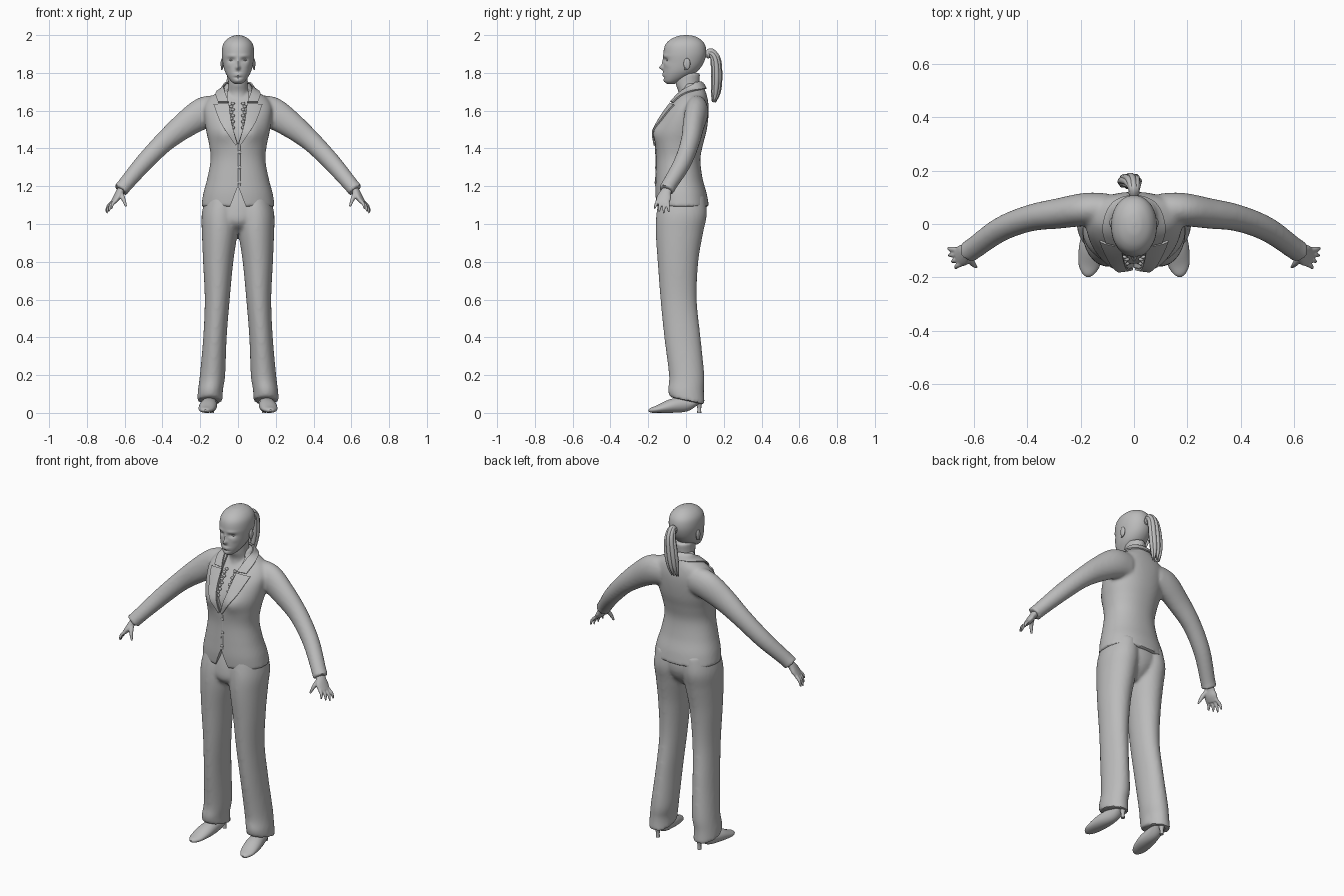
import bpy, bmesh, math
from mathutils import Vector
from mathutils.bvhtree import BVHTree

cube = bpy.data.objects.get("Cube")
if cube:
    bpy.data.objects.remove(cube)

grey = bpy.data.materials.new("plain grey")
grey.use_nodes = True
tone = (0.5, 0.5, 0.5, 1)
grey.diffuse_color = tone
grey.node_tree.nodes["Principled BSDF"].inputs["Base Color"].default_value = tone


def spline(keys, steps):
    """Smooth interpolation through tuples of equal length."""
    out = []
    for i in range(len(keys) - 1):
        a, b, c, d = (keys[max(0, min(len(keys) - 1, i + k))] for k in (-1, 0, 1, 2))
        for s in range(steps):
            t = s / steps
            out.append(tuple(q + t / 2 * (r - p + t * (2 * p - 5 * q + 4 * r - w + t * (3 * (q - r) + w - p)))
                             for p, q, r, w in zip(a, b, c, d)))
    return out + [tuple(keys[-1])]


def skin(bm, rings, caps=True):
    rows = [[bm.verts.new(p) for p in ring] for ring in rings]
    n = len(rows[0])
    for lo, hi in zip(rows, rows[1:]):
        for i in range(n):
            bm.faces.new((lo[i], lo[(i + 1) % n], hi[(i + 1) % n], hi[i]))
    if caps:
        bm.faces.new(rows[0][::-1])
        bm.faces.new(rows[-1])


def loft(bm, keys, n=48, steps=6, power=2.0, s=1):
    """Stack of level ovals, each key being centre x, z, half width, front y, back y."""
    rings = []
    for cx, z, rx, yf, yb in spline(keys, steps):
        ring = []
        for i in range(n):
            a = math.tau * i / n
            c, d = (math.copysign(abs(f) ** (2 / power), f) for f in (math.cos(a), math.sin(a)))
            ring.append((s * (cx + rx * c), (yf + yb) / 2 + (yb - yf) / 2 * d, z))
        rings.append(ring)
    skin(bm, rings)


def tube(bm, keys, n=16, steps=5, ref=(0, 0, 1), s=1):
    """Tube along a path, each key being x, y, z, radius along ref, radius across."""
    path = spline(keys, steps)
    rings = []
    for i, p in enumerate(path):
        t = Vector(path[min(i + 1, len(path) - 1)][:3]) - Vector(path[max(i - 1, 0)][:3])
        b = t.cross(Vector(ref)).normalized()
        u = b.cross(t).normalized()
        ring = []
        for k in range(n):
            a = math.tau * k / n
            v = Vector(p[:3]) + u * p[3] * math.cos(a) + b * p[4] * math.sin(a)
            ring.append((s * v.x, v.y, v.z))
        rings.append(ring)
    skin(bm, rings)


def ball(bm, centre, size):
    made = bmesh.ops.create_uvsphere(bm, u_segments=20, v_segments=12, radius=1)["verts"]
    for v in made:
        v.co = Vector(c + k * e for c, k, e in zip(centre, v.co, size))


def sculpt(bm, spots):
    """Push the front in or out around spots: x, z, x radius, z radius, y shift."""
    for v in bm.verts:
        if v.co.y < 0.02:
            v.co.y += sum(dy * math.exp(-((abs(v.co.x) - x) / rx) ** 2 - ((v.co.z - z) / rz) ** 2)
                          for x, z, rx, rz, dy in spots)


def bake(obj):
    graph = bpy.context.evaluated_depsgraph_get()
    graph.update()
    mesh = bpy.data.meshes.new_from_object(obj.evaluated_get(graph))
    obj.modifiers.clear()
    obj.data = mesh


def finish(bm, name, voxel=0, thick=0, hidden=False):
    bmesh.ops.recalc_face_normals(bm, faces=bm.faces)
    mesh = bpy.data.meshes.new(name)
    bm.to_mesh(mesh)
    bm.free()
    obj = bpy.data.objects.new(name, mesh)
    bpy.context.collection.objects.link(obj)
    mesh.materials.append(grey)
    if voxel:
        rm = obj.modifiers.new("remesh", "REMESH")
        rm.mode, rm.voxel_size = "VOXEL", voxel
        sm = obj.modifiers.new("smooth", "SMOOTH")
        sm.factor, sm.iterations = 0.5, 5
    if thick:
        so = obj.modifiers.new("thickness", "SOLIDIFY")
        so.thickness, so.offset = thick, 0
    bake(obj)
    obj.hide_render = hidden
    obj.hide_viewport = False
    shade(obj)
    return obj


def shade(obj):
    bpy.ops.object.select_all(action="DESELECT")
    obj.select_set(True)
    bpy.context.view_layer.objects.active = obj
    bpy.ops.object.shade_smooth_by_angle(angle=math.radians(40))


# Trousers: two flared legs blended into the hips
bm = bmesh.new()
leg = [(.148, .065, .068, -.087, .1), (.146, .12, .066, -.095, .095), (.135, .2, .067, -.09, .097),
       (.122, .4, .062, -.115, .077), (.11, .6, .066, -.135, .057), (.105, .8, .08, -.15, .065),
       (.097, .95, .094, -.16, .09), (.094, 1.05, .098, -.157, .11), (.085, 1.15, .085, -.14, .1)]
for s in (1, -1):
    loft(bm, leg, s=s)
loft(bm, [(0, .94, .03, -.06, .03), (0, 1, .12, -.145, .085), (0, 1.08, .17, -.15, .105), (0, 1.2, .14, -.125, .08)])
for v in bm.verts:
    v.co.z -= 0.22 * v.co.y * max(0, (0.13 - v.co.z) / 0.065)
finish(bm, "trousers", voxel=0.01)

# Shoes with thin heels
for s, side in ((1, "left"), (-1, "right")):
    bm = bmesh.new()
    tube(bm, [(.138, .088, .065, .015, .02), (.14, .06, .063, .02, .033), (.148, 0, .048, .04, .037),
              (.158, -.08, .036, .036, .047), (.168, -.15, .02, .02, .041), (.172, -.185, .014, .013, .024),
              (.173, -.198, .012, .005, .008)], n=24, s=s)
    for v in bm.verts:
        v.co.z = max(v.co.z, 0)
    tube(bm, [(.138, .07, 0, .011, .011), (.138, .07, .03, .011, .011), (.138, .068, .06, .02, .02)],
         n=12, ref=(0, 1, 0), s=s)
    finish(bm, side + "_shoe")

# Jacket: torso and sleeves blended together
torso = [(0, 1.09, .195, -.157, .122), (0, 1.16, .184, -.162, .11), (0, 1.24, .163, -.16, .088),
         (0, 1.34, .145, -.157, .076), (0, 1.42, .153, -.162, .09), (0, 1.49, .168, -.16, .108),
         (0, 1.56, .178, -.135, .118), (0, 1.62, .18, -.095, .12), (0, 1.67, .15, -.055, .113),
         (0, 1.71, .085, -.025, .1), (0, 1.745, .066, -.012, .082)]
sleeve = [(.1, .055, 1.6, .08, .06), (.18, .055, 1.588, .084, .062), (.28, .04, 1.525, .07, .057),
          (.39, .022, 1.435, .055, .05), (.5, -.02, 1.322, .048, .046), (.6, -.09, 1.205, .04, .041),
          (.622, -.104, 1.178, .042, .043)]
bm = bmesh.new()
loft(bm, torso, n=64, power=2.2)
sculpt(bm, [(.075, 1.485, .05, .055, -.02)])
for s in (1, -1):
    tube(bm, sleeve, n=32, s=s)
jacket = finish(bm, "jacket", voxel=0.009)
surface = BVHTree.FromPolygons([v.co for v in jacket.data.vertices], [p.vertices for p in jacket.data.polygons])


def drape(p, gap):
    near, normal, *rest = surface.find_nearest(p)
    return near + normal * gap


def front(x, z):
    return surface.ray_cast(Vector((x, -1, z)), Vector((0, 1, 0)))[0].y


# Neckline and hem openings
bm = bmesh.new()
for outline in ([(0, 1.425), (.035, 1.53), (.055, 1.64), (.06, 1.8)], [(0, 1.2), (.02, 1.15), (.035, 1.11), (.065, 1.05)]):
    shape = outline + [(-x, z) for x, z in outline[:0:-1]]
    skin(bm, [[(x, y, z) for x, z in shape] for y in (-.4, -.01)])
cutter = finish(bm, "opening_cutter", hidden=True)
cut = jacket.modifiers.new("openings", "BOOLEAN")
cut.operation, cut.object = "DIFFERENCE", cutter
bake(jacket)
shade(jacket)
cutter.hide_set(True)

# Chest and neck inside the neckline
bm = bmesh.new()
loft(bm, [(0, z, rx - .015, yf + .016, yb - .015) for c, z, rx, yf, yb in torso[3:-1]], power=2.2)
loft(bm, [(0, 1.62, .06, -.06, .085), (0, 1.69, .058, -.04, .08), (0, 1.74, .052, -.055, .072),
          (0, 1.8, .052, -.06, .075)], n=32)
sculpt(bm, [(.07, 1.485, .045, .055, -.016)])
finish(bm, "chest_and_neck", voxel=0.008)

# Lapels and collar draped over the jacket
bands = {"lapel": ([(.048, 1.64), (.033, 1.53), (.004, 1.425)], [(.128, 1.632), (.088, 1.53), (.012, 1.415)]),
         "collar": ([(.05, -.08, 1.645), (.067, -.01, 1.7), (.05, .06, 1.742), (0, .08, 1.75)],
                    [(.105, -.07, 1.645), (.11, .0, 1.68), (.075, .08, 1.712), (0, .105, 1.715)])}
for name, (inner, outer) in bands.items():
    bm = bmesh.new()
    for s in (1, -1):
        rows = []
        for a, b in zip(spline(inner, 8), spline(outer, 8)):
            row = []
            for k in range(9):
                p = Vector(a).lerp(Vector(b), k / 8)
                p = Vector((p.x, front(p.x, p.y) - .006, p.y)) if name == "lapel" else drape(p, .008)
                row.append(bm.verts.new((s * p.x, p.y, p.z)))
            rows.append(row)
        for lo, hi in zip(rows, rows[1:]):
            for k in range(8):
                bm.faces.new((lo[k], lo[k + 1], hi[k + 1], hi[k]))
    bmesh.ops.remove_doubles(bm, verts=bm.verts, dist=0.0005)
    finish(bm, name, thick=0.008)

# Front edge and buttons
bm = bmesh.new()
tube(bm, [(.006, front(0, z) - .0005, z, .003, .006) for z in (1.42, 1.36, 1.28, 1.2)], n=8, ref=(0, 1, 0))
for z in (1.38, 1.3, 1.22):
    ball(bm, (.008, front(0, z) - .002, z), (.009, .004, .009))
finish(bm, "front_edge")

# Blouse ruffles
bm = bmesh.new()
for s in (1, -1):
    for i in range(9):
        z = 1.51 + .016 * i
        ball(bm, (s * (.027 + .008 * (i % 2)), front(.03, z) + .012, z), (.01, .007, .009))
finish(bm, "blouse_ruffles")

# Head with modelled face
bm = bmesh.new()
loft(bm, [(0, 1.742, .018, -.1, -.06), (0, 1.755, .036, -.113, -.03), (0, 1.78, .055, -.119, .02),
          (0, 1.81, .07, -.12, .062), (0, 1.85, .08, -.119, .092), (0, 1.9, .086, -.12, .107),
          (0, 1.945, .081, -.111, .102), (0, 1.975, .062, -.085, .08), (0, 1.994, .032, -.045, .045),
          (0, 2, .006, -.008, .01)], n=128, steps=9, power=2.1)
sculpt(bm, [(0, 1.828, .011, .012, -.02), (0, 1.85, .008, .022, -.008), (.034, 1.868, .018, .01, .011),
            (.035, 1.89, .025, .008, -.004), (0, 1.787, .02, .006, -.006), (0, 1.796, .022, .004, -.004),
            (0, 1.775, .02, .005, .004), (0, 1.757, .016, .01, -.004), (.05, 1.84, .015, .015, -.003)])
for s in (1, -1):
    ball(bm, (s * .034, -.092, 1.868), (.014, .012, .007))
finish(bm, "head")

# Ears
for s, side in ((1, "left"), (-1, "right")):
    bm = bmesh.new()
    ball(bm, (s * .084, .005, 1.848), (.008, .018, .03))
    bmesh.ops.create_cone(bm, cap_ends=True, segments=8, radius1=.004, radius2=.004, depth=.012)
    for v in bm.verts:
        if v.co.z < 1:
            v.co += Vector((s * .086, -.003, 1.822))
    finish(bm, side + "_ear")

# Ponytail of overlapping strands, with its band
bm = bmesh.new()
for i in range(8):
    ox, oy = .022 * math.cos(i * math.tau / 8), .016 * math.sin(i * math.tau / 8)
    tube(bm, [(0, .1, 1.895, .015, .015), (ox / 2, .135, 1.903 + oy, .012, .012),
              (ox - .005, .157 + oy, 1.865 + oy / 2, .012, .012), (ox * 1.3 - .015, .163 + oy, 1.78, .014, .014),
              (ox * 1.2 - .025, .158 + oy, 1.7, .011, .011), (ox - .03, .148 + oy / 2, 1.645, .003, .003)],
         n=10, ref=(1, 0, 0))
finish(bm, "ponytail")
bm = bmesh.new()
ball(bm, (0, .118, 1.898), (.022, .012, .022))
finish(bm, "hair_band")

# Hands
across = Vector((-.35, -1, .15)).normalized()
for s, side in ((1, "left"), (-1, "right")):
    bm = bmesh.new()
    tube(bm, [(.6, -.088, 1.205, .025, .02), (.626, -.106, 1.17, .03, .019), (.642, -.117, 1.14, .04, .018),
              (.662, -.125, 1.112, .036, .012)], ref=across, s=s)
    for i, length in enumerate((.82, 1, .92, .75)):
        base = Vector((.656, -.123, 1.12)) - across * (i - 1.5) * -.019
        tip = base + (Vector((.035, -.008, -.062)) * length - across * (1.5 - i) * .008)
        mid = base.lerp(tip, .5) + Vector((.007, 0, .003))
        tube(bm, [(*p, r, r) for p, r in ((base, .01), (mid, .009), (tip, .005))], n=10, ref=across, s=s)
    tube(bm, [(.622, -.118, 1.165, .014, .014), (.608, -.145, 1.135, .012, .012),
              (.592, -.162, 1.092, .006, .006)], n=10, ref=across, s=s)
    finish(bm, side + "_hand", voxel=0.004)
